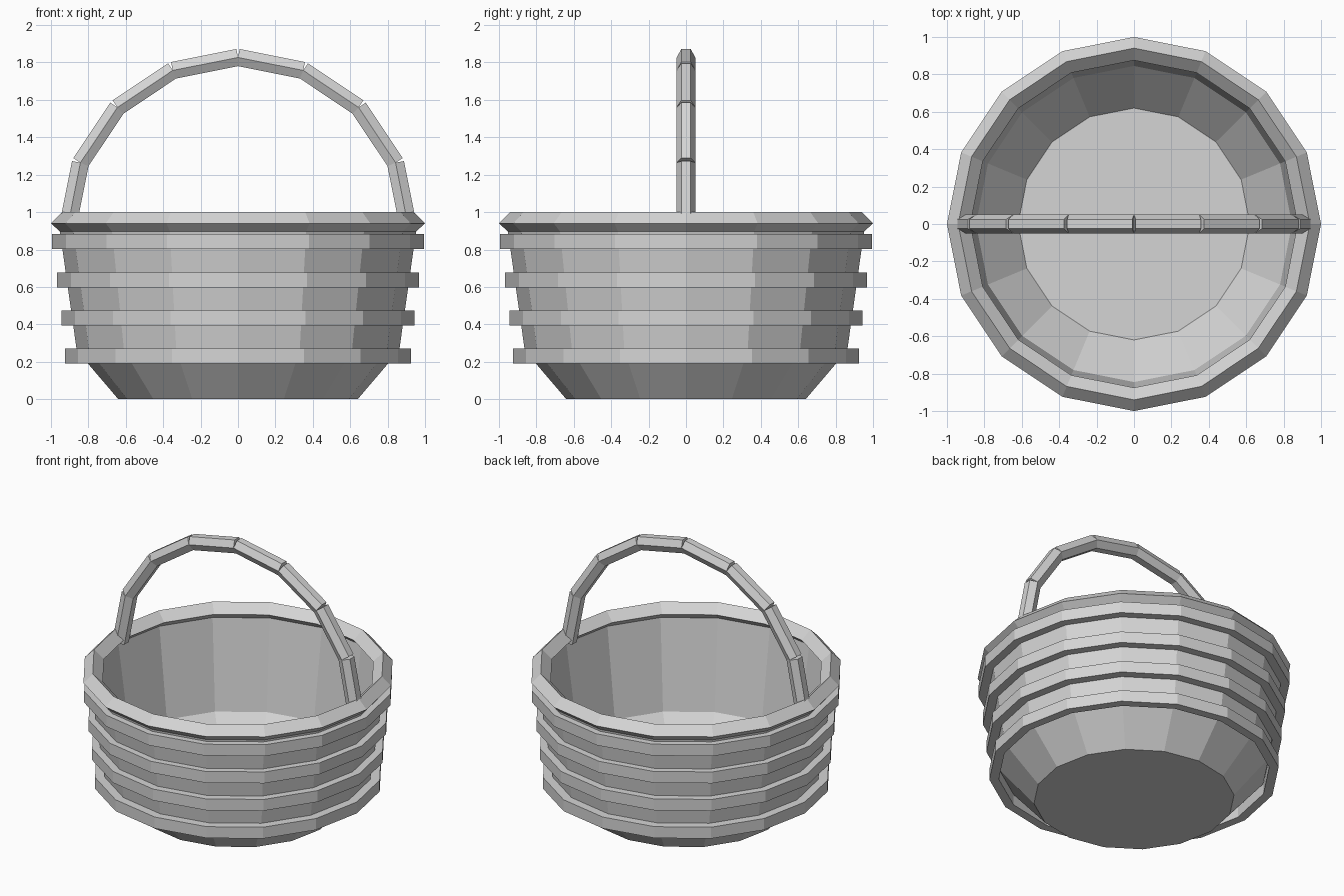
import bpy
import math
from mathutils import Vector

cube = bpy.data.objects.get("Cube")
if cube:
    bpy.data.objects.remove(cube, do_unlink=True)

SIDES = 16

grey = bpy.data.materials.new("light_grey")
grey.use_nodes = True
colour = (0.66, 0.66, 0.66, 1)
grey.diffuse_color = colour
grey.node_tree.nodes["Principled BSDF"].inputs["Base Color"].default_value = colour


def make_object(name, verts, faces):
    mesh = bpy.data.meshes.new(name)
    mesh.from_pydata(verts, [], faces)
    mesh.materials.append(grey)
    obj = bpy.data.objects.new(name, mesh)
    bpy.context.collection.objects.link(obj)
    return obj


def lathe(name, profile, closed):
    """Spin an (r, z) profile; open profiles get a cap at both ends."""
    n = len(profile)
    verts = []
    for i in range(SIDES):
        a = math.tau * i / SIDES
        verts += [(r * math.cos(a), r * math.sin(a), z) for r, z in profile]
    faces = []
    for i in range(SIDES):
        p, q = i * n, (i + 1) % SIDES * n
        for j in range(n if closed else n - 1):
            k = (j + 1) % n
            faces.append((p + j, q + j, q + k, p + k))
    if not closed:
        faces.append([i * n for i in reversed(range(SIDES))])
        faces.append([i * n + n - 1 for i in range(SIDES)])
    return make_object(name, verts, faces)


# Thin basket shell: underside, flared foot, wall, then the same shape inside
lathe("basket_body", [(0.64, 0), (0.862, 0.26), (0.957, 0.93), (0.937, 0.93),
                      (0.845, 0.27), (0.62, 0.02)], False)

# Diamond-section rim, listed anticlockwise from the outer edge
lathe("rim", [(1.0, 0.94), (0.94, 1.0), (0.875, 0.94), (0.94, 0.885)], True)

# Hoops around the wall
for i, radius in enumerate((0.925, 0.944, 0.967, 0.995)):
    low = 0.19 + i * 0.204
    high = low + 0.08
    inner = radius - 0.06
    lathe(f"hoop_{i + 1}", [(radius, low), (radius, high), (inner, high), (inner, low)], True)

# Handle: straight hexagonal bars placed along a half circle
ARC, BASE, STEPS = 0.912, 0.915, 8
HALF_WIDTH, HALF_DEPTH = 0.05, 0.053


def arc_point(i):
    a = math.pi * i / STEPS
    return Vector((ARC * math.cos(a), 0, BASE + ARC * math.sin(a)))


for s in range(STEPS):
    start, end = arc_point(s), arc_point(s + 1)
    along = (end - start).normalized()
    side = Vector((0, 1, 0))
    out = side.cross(along)
    verts = []
    for centre in (start, end):
        for k in range(6):
            a = math.tau * k / 6
            verts.append(centre + side * HALF_WIDTH * math.cos(a)
                         + out * HALF_DEPTH * math.sin(a))
    faces = [(k, (k + 1) % 6, (k + 1) % 6 + 6, k + 6) for k in range(6)]
    faces += [tuple(reversed(range(6))), tuple(range(6, 12))]
    make_object(f"handle_bar_{s + 1}", verts, faces)
